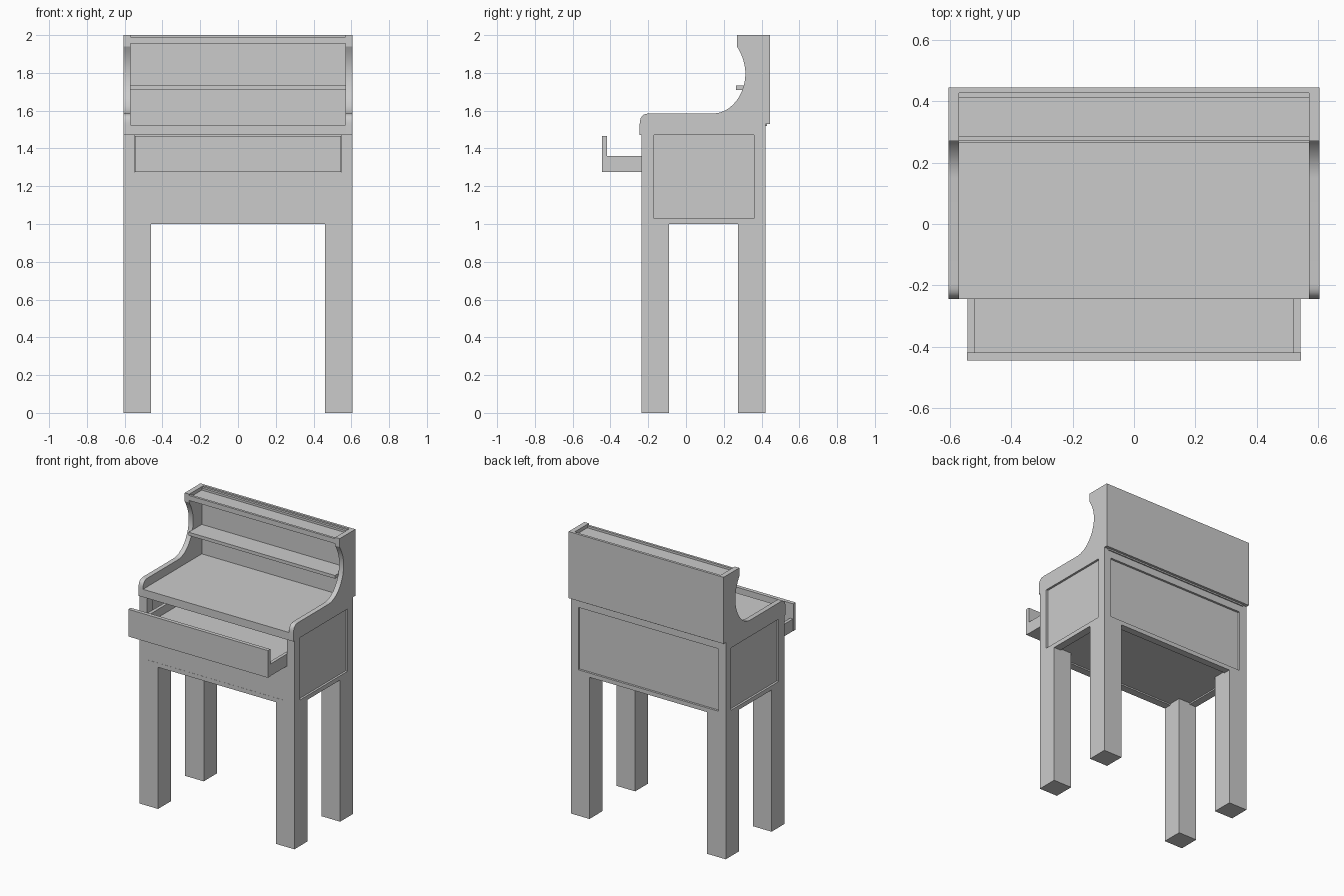
import bpy, bmesh

if "Cube" in bpy.data.objects:
    bpy.data.objects.remove(bpy.data.objects["Cube"])


def box(name, x0, x1, y0, y1, z0, z1):
    me = bpy.data.meshes.new(name)
    bm = bmesh.new()
    bmesh.ops.create_cube(bm, size=1)
    for v in bm.verts:
        v.co.x = (x0 + x1) / 2 + v.co.x * (x1 - x0)
        v.co.y = (y0 + y1) / 2 + v.co.y * (y1 - y0)
        v.co.z = (z0 + z1) / 2 + v.co.z * (z1 - z0)
    bm.to_mesh(me)
    bm.free()
    ob = bpy.data.objects.new(name, me)
    bpy.context.collection.objects.link(ob)
    return ob


def mirror(ob):
    ob.modifiers.new("mirror", 'MIRROR').use_axis[0] = True
    return ob


def bezier(a, b, c, d, n=10):
    pts = []
    for i in range(n + 1):
        t = i / n
        u = 1 - t
        pts.append(tuple(u**3 * p + 3 * u * u * t * q + 3 * u * t * t * r + t**3 * s
                         for p, q, r, s in zip(a, b, c, d)))
    return pts


# Legs and corner posts
mirror(box("front_leg", 0.46, 0.605, -0.235, -0.09, 0, 1.01))
mirror(box("back_leg", 0.46, 0.605, 0.275, 0.42, 0, 1.01))
mirror(box("front_post", 0.547, 0.605, -0.235, -0.17, 1.0, 1.47))
mirror(box("back_post", 0.547, 0.605, 0.36, 0.42, 1.0, 1.47))

# Cabinet: rails, inset panels, floor
mirror(box("side_rail", 0.55, 0.605, -0.17, 0.36, 1.0, 1.03))
mirror(box("side_panel", 0.57, 0.59, -0.18, 0.37, 1.02, 1.475))
box("front_rail", -0.547, 0.547, -0.235, -0.18, 1.0, 1.03)
box("front_panel", -0.547, 0.547, -0.234, -0.21, 1.03, 1.275)
box("back_rail", -0.547, 0.547, 0.37, 0.42, 1.0, 1.03)
box("back_panel", -0.55, 0.55, 0.385, 0.405, 1.02, 1.475)
box("cabinet_floor", -0.57, 0.57, -0.22, 0.39, 1.01, 1.03)

# Writing surface
box("desk_top", -0.572, 0.572, -0.245, 0.42, 1.47, 1.525)

# Curved side boards
profile = [(-0.245, 1.47)]
profile += bezier((-0.245, 1.53), (-0.245, 1.565), (-0.23, 1.585), (-0.195, 1.585), 6)
profile += bezier((0.15, 1.585), (0.245, 1.59), (0.31, 1.69), (0.314, 1.785), 10)
profile += bezier((0.314, 1.785), (0.317, 1.84), (0.30, 1.89), (0.27, 1.94), 6)[1:]
profile += [(0.27, 2.0), (0.428, 2.0), (0.428, 1.53), (0.42, 1.53), (0.42, 1.47)]
me = bpy.data.meshes.new("side_board")
bm = bmesh.new()
face = bm.faces.new([bm.verts.new((0.57, y, z)) for y, z in profile])
ext = bmesh.ops.extrude_face_region(bm, geom=[face])
for v in ext["geom"]:
    if isinstance(v, bmesh.types.BMVert):
        v.co.x = 0.605
bmesh.ops.recalc_face_normals(bm, faces=bm.faces)
bm.to_mesh(me)
bm.free()
side = bpy.data.objects.new("side_board", me)
bpy.context.collection.objects.link(side)
mirror(side)
bpy.context.view_layer.objects.active = side
side.select_set(True)
bpy.ops.object.shade_smooth_by_angle(angle=0.5)

# Hutch: backing, shelf, tray-like top
box("hutch_back", -0.605, 0.605, 0.427, 0.445, 1.53, 2.0)
box("hutch_inner_back", -0.572, 0.572, 0.41, 0.428, 1.52, 1.99)
box("hutch_shelf", -0.572, 0.572, 0.265, 0.412, 1.71, 1.733)
box("hutch_top", -0.572, 0.572, 0.28, 0.412, 1.955, 1.975)
box("hutch_top_lip", -0.572, 0.572, 0.27, 0.287, 1.955, 1.99)

# Open drawer
box("drawer_front", -0.545, 0.545, -0.445, -0.418, 1.275, 1.467)
box("drawer_bottom", -0.543, 0.543, -0.42, 0.15, 1.275, 1.303)
mirror(box("drawer_side", 0.52, 0.543, -0.42, 0.15, 1.303, 1.36))
box("drawer_back", -0.543, 0.543, 0.13, 0.15, 1.303, 1.36)
